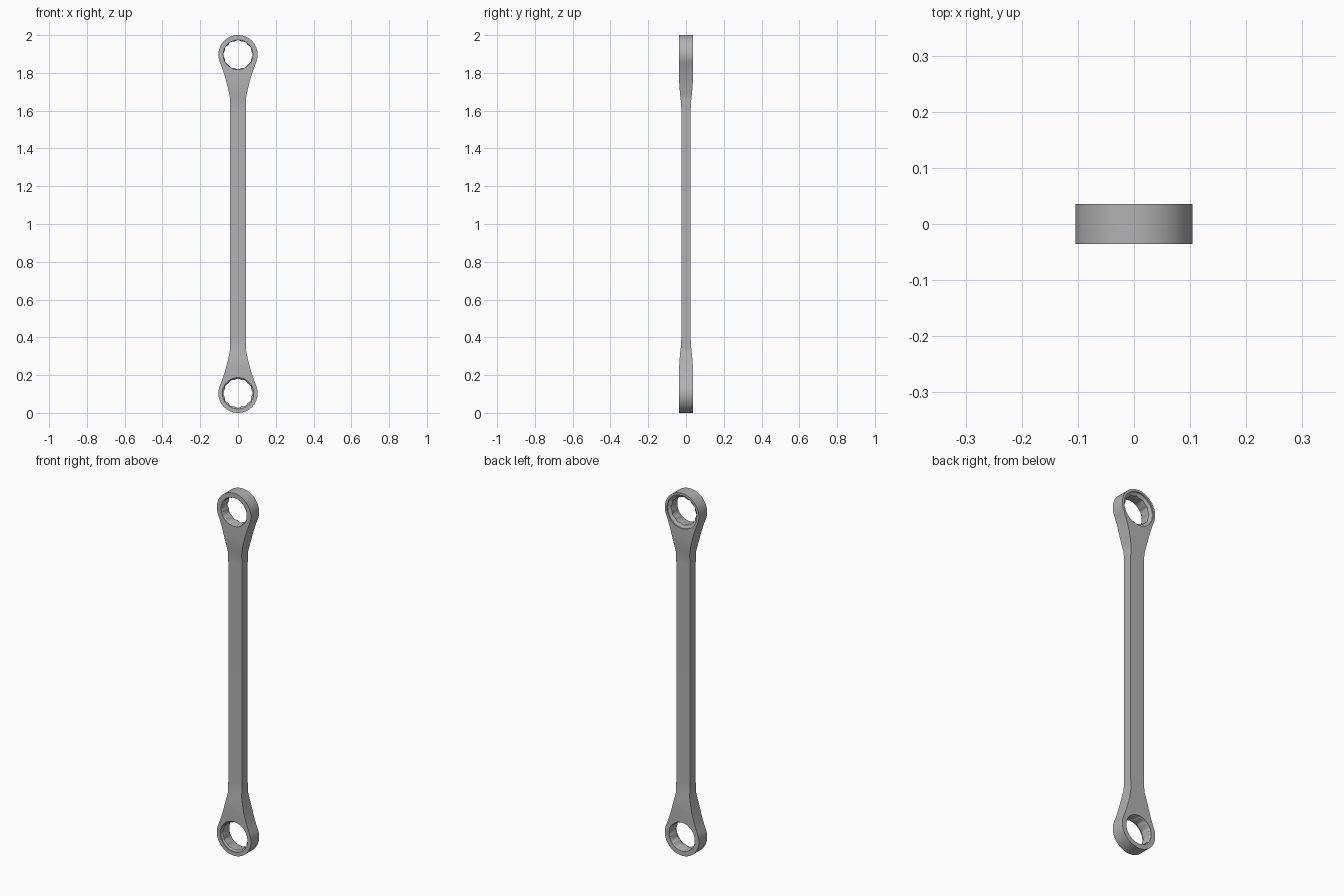
import bpy, bmesh, math

cube = bpy.data.objects.get("Cube")
if cube:
    bpy.data.objects.remove(cube)

R = 0.104          # head radius, also the height of the lower head centre
SHAFT_W = 0.042    # half width of the shaft
HEAD_T, SHAFT_T = 0.036, 0.025   # half thicknesses

steel = bpy.data.materials.new("grey steel")
steel.use_nodes = True
steel.diffuse_color = (0.45, 0.45, 0.45, 1)
steel.node_tree.nodes["Principled BSDF"].inputs["Base Color"].default_value = (0.45, 0.45, 0.45, 1)


def new_object(name, bm):
    bmesh.ops.remove_doubles(bm, verts=bm.verts, dist=1e-5)
    bmesh.ops.recalc_face_normals(bm, faces=bm.faces)
    mesh = bpy.data.meshes.new(name)
    bm.to_mesh(mesh)
    bm.free()
    mesh.materials.append(steel)
    obj = bpy.data.objects.new(name, mesh)
    bpy.context.collection.objects.link(obj)
    return obj


def loft(bm, rings):
    """Join closed rings of points with quads and cap both ends."""
    rows = [[bm.verts.new(p) for p in ring] for ring in rings]
    for a, b in zip(rows, rows[1:]):
        for i in range(len(a)):
            j = (i + 1) % len(a)
            bm.faces.new((a[i], a[j], b[j], b[i]))
    bm.faces.new(rows[0])
    bm.faces.new(rows[-1])


def neck_width(t):
    """Curve from the head circle down to the shaft."""
    d0, d1 = 0.04, 0.23
    w0, m0, m1 = math.sqrt(R * R - d0 * d0), -0.417, -0.2
    h = d1 - d0
    w = ((2*t**3 - 3*t*t + 1) * w0 + (t**3 - 2*t*t + t) * h * m0
         + (3*t*t - 2*t**3) * SHAFT_W + (t**3 - t*t) * h * m1)
    return w, d0 + t * h


def half_thickness(d):
    t = min(1, max(0, (d - 0.14) / 0.15))
    return HEAD_T + (SHAFT_T - HEAD_T) * t * t * (3 - 2 * t)


# Half-length outline: round head, flared neck, straight shaft
stop = math.pi / 2 + math.asin(0.04 / R)
outline = [(R * math.sin(stop * i / 32), -R * math.cos(stop * i / 32)) for i in range(32)]
outline += [neck_width(i / 14) for i in range(15)]
outline += [(SHAFT_W, 0.23 + 0.012 * i) for i in range(1, 6)]

rings = []
for w, d in outline:
    t = half_thickness(d)
    rings.append([(w, -t, R + d), (w, t, R + d), (-w, t, R + d), (-w, -t, R + d)])
rings += [[(x, y, 2 - z) for x, y, z in ring] for ring in reversed(rings)]
bm = bmesh.new()
loft(bm, rings)
body = new_object("wrench_body", bm)


def socket_cutter(name, z, front_r, back_r, depth_front, depth_back):
    """Twelve-point hole with a countersunk mouth on each side."""
    n, inner, outer = 48, 0.073, 0.078

    def ring(y, mouth=None):
        pts = []
        for i in range(n):
            a = 2 * math.pi * i / n
            r = mouth or inner + (outer - inner) * abs(i % 4 - 2) / 2
            pts.append((r * math.cos(a), y, z + r * math.sin(a)))
        return pts

    bm = bmesh.new()
    loft(bm, [ring(-0.06, front_r), ring(-HEAD_T + depth_front * 0.4, front_r),
              ring(-HEAD_T + depth_front), ring(HEAD_T - depth_back),
              ring(HEAD_T - depth_back * 0.4, back_r), ring(0.06, back_r)])
    obj = new_object(name, bm)
    obj.hide_render = True
    obj.hide_viewport = True
    cut = body.modifiers.new(name, 'BOOLEAN')
    cut.operation = 'DIFFERENCE'
    cut.solver = 'EXACT'
    cut.object = obj


socket_cutter("upper_socket_cutter", 2 - R, 0.0785, 0.091, 0.008, 0.016)
socket_cutter("lower_socket_cutter", R, 0.083, 0.0785, 0.012, 0.008)

bpy.context.view_layer.objects.active = body
body.select_set(True)
for mod in list(body.modifiers):
    bpy.ops.object.modifier_apply(modifier=mod.name)
bpy.ops.object.shade_smooth_by_angle(angle=math.radians(25))
